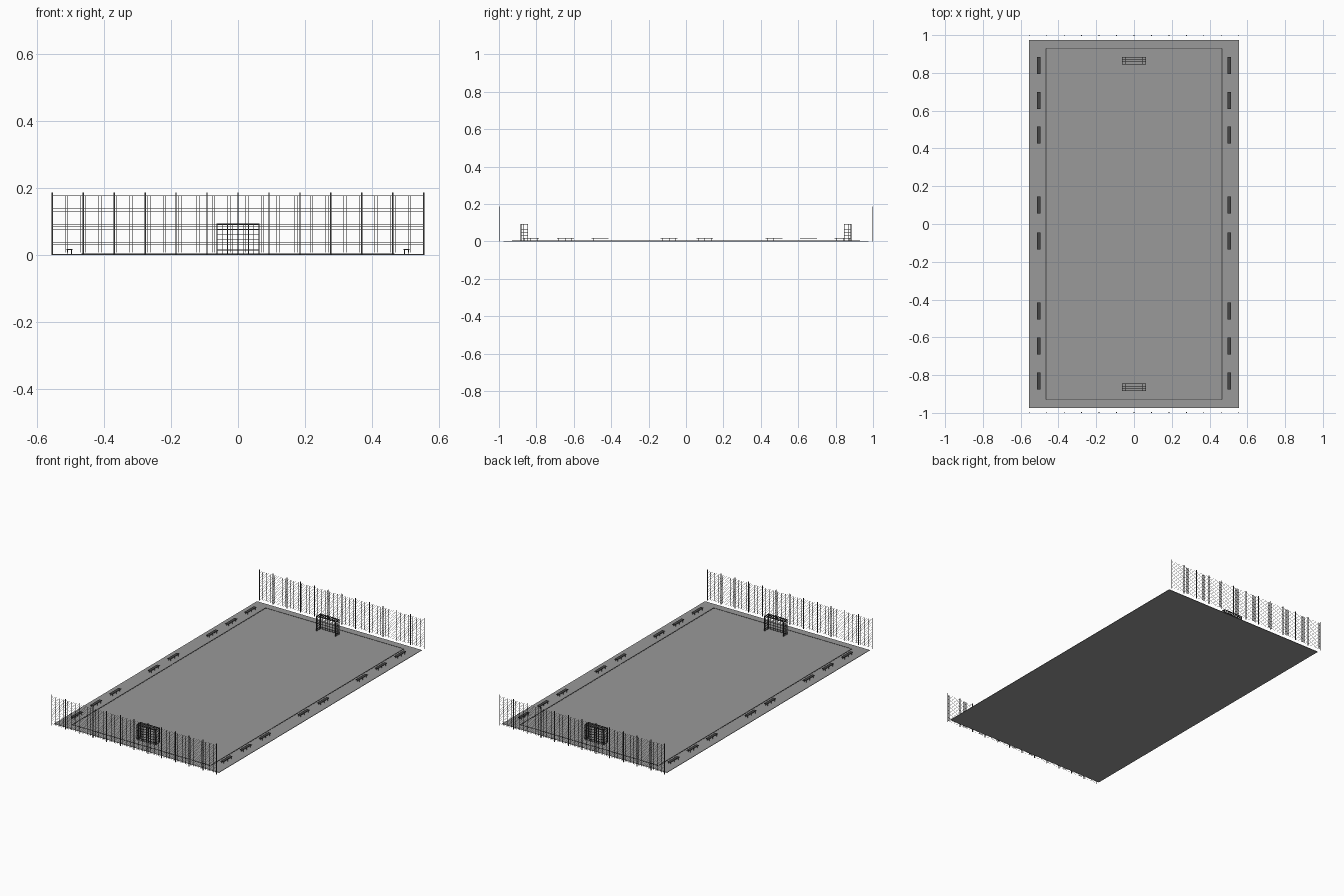
import bpy, bmesh
from mathutils import Matrix, Vector

if "Cube" in bpy.data.objects:
    bpy.data.objects.remove(bpy.data.objects["Cube"])


def material(name, v):
    m = bpy.data.materials.new(name)
    m.diffuse_color = (v, v, v, 1)
    m.use_nodes = True
    m.node_tree.nodes["Principled BSDF"].inputs["Base Color"].default_value = m.diffuse_color
    return m


GREY = material("ground_grey", .32)
DARK = material("dark_grey", .06)


def boxes(name, items, mat):
    """One object made of boxes, each given as (min corner, max corner)."""
    bm = bmesh.new()
    for lo, hi in items:
        lo, hi = Vector(lo), Vector(hi)
        m = Matrix.Translation((lo + hi) / 2) @ Matrix.Diagonal((*(hi - lo), 1))
        bmesh.ops.create_cube(bm, size=1, matrix=m)
    me = bpy.data.meshes.new(name)
    bm.to_mesh(me)
    bm.free()
    me.materials.append(mat)
    ob = bpy.data.objects.new(name, me)
    bpy.context.collection.objects.link(ob)
    return ob


def bar(a, b, t):
    """Square bar of thickness t between two axis-aligned points."""
    h = t / 2
    return ([min(p, q) - h for p, q in zip(a, b)],
            [max(p, q) + h for p, q in zip(a, b)])


def turned_copy(ob, name):
    c = ob.copy()
    c.name = name
    c.rotation_euler.z = 3.14159265
    bpy.context.collection.objects.link(c)


# Ground slab and the boundary lines of the pitch
boxes("ground", [((-.555, -.975, 0), (.555, .975, .003))], GREY)
lx, ly, lw = .465, .93, .003
lines = []
for s in (-1, 1):
    lines.append(((s * lx - lw, -ly, .0025), (s * lx + lw, ly, .0042)))
    lines.append(((-lx, s * ly - lw / 2, .0025), (lx, s * ly + lw / 2, .0042)))
boxes("boundary_lines", lines, DARK)

# End fences: posts and a fine square wire mesh
W, Y, H, POST, WIRE = .555, .998, .187, .0038, .0005
PANELS, CELLS = 12, 12
step = 2 * W / (PANELS * CELLS)
posts = []
for i in range(PANELS + 1):
    x = -W + i * 2 * W / PANELS
    posts.append(((x - POST / 2, -Y - POST / 2, 0), (x + POST / 2, -Y + POST / 2, H)))
wires = [bar((-W, -Y, k * step), (W, -Y, k * step), WIRE) for k in range(1, 24)]
wires += [bar((-W + k * step, -Y, step), (-W + k * step, -Y, 23 * step), WIRE)
          for k in range(1, PANELS * CELLS) if k % CELLS]
turned_copy(boxes("front_fence_posts", posts, DARK), "back_fence_posts")
turned_copy(boxes("front_fence_mesh", wires, DARK), "back_fence_mesh")

# Goals: box frame, with net on the back, sides and top
gx, y0, y1, gz, t = .063, -.846, -.882, .092, .0035
base = .0025
frame, net = [], []
for x in (-gx, gx):
    for y in (y0, y1):
        frame.append(bar((x, y, base), (x, y, gz), t))
    frame.append(bar((x, y0, gz), (x, y1, gz), t))
    frame.append(bar((x, y0, base), (x, y1, base), t))
for y in (y0, y1):
    frame.append(bar((-gx, y, gz), (gx, y, gz), t))
frame.append(bar((-gx, y1, base), (gx, y1, base), t))
n = .002
for i in range(1, 8):
    x = -gx + i * gx / 4
    net.append(bar((x, y1, base), (x, y1, gz), n))
    net.append(bar((x, y0, gz), (x, y1, gz), n))
for k in range(1, 6):
    z = k * gz / 6
    net.append(bar((-gx, y1, z), (gx, y1, z), n))
    for x in (-gx, gx):
        net.append(bar((x, y0, z), (x, y1, z), n))
for k in (1, 2):
    y = y0 + (y1 - y0) * k / 3
    net.append(bar((-gx, y, gz), (gx, y, gz), n))
    for x in (-gx, gx):
        net.append(bar((x, y, base), (x, y, gz), n))
turned_copy(boxes("front_goal_frame", frame, DARK), "back_goal_frame")
turned_copy(boxes("front_goal_net", net, DARK), "back_goal_net")

# Benches along both sides
parts = [((-.009, -.045, .0155), (.009, .045, .018))]
for y in (-.035, 0, .035):
    for x in (-.0065, .0065):
        parts.append(bar((x, y, .003), (x, y, .0155), .002))
bench = boxes("bench", parts, DARK)
spots = [(x, y) for x in (-.504, .504)
         for y in (.84, .655, .47, .10, -.09, -.46, -.645, -.83)]
for i, (x, y) in enumerate(spots):
    ob = bench if i == 0 else bench.copy()
    if i:
        bpy.context.collection.objects.link(ob)
    ob.name = f"bench_{i + 1}"
    ob.location = (x, y, 0)
